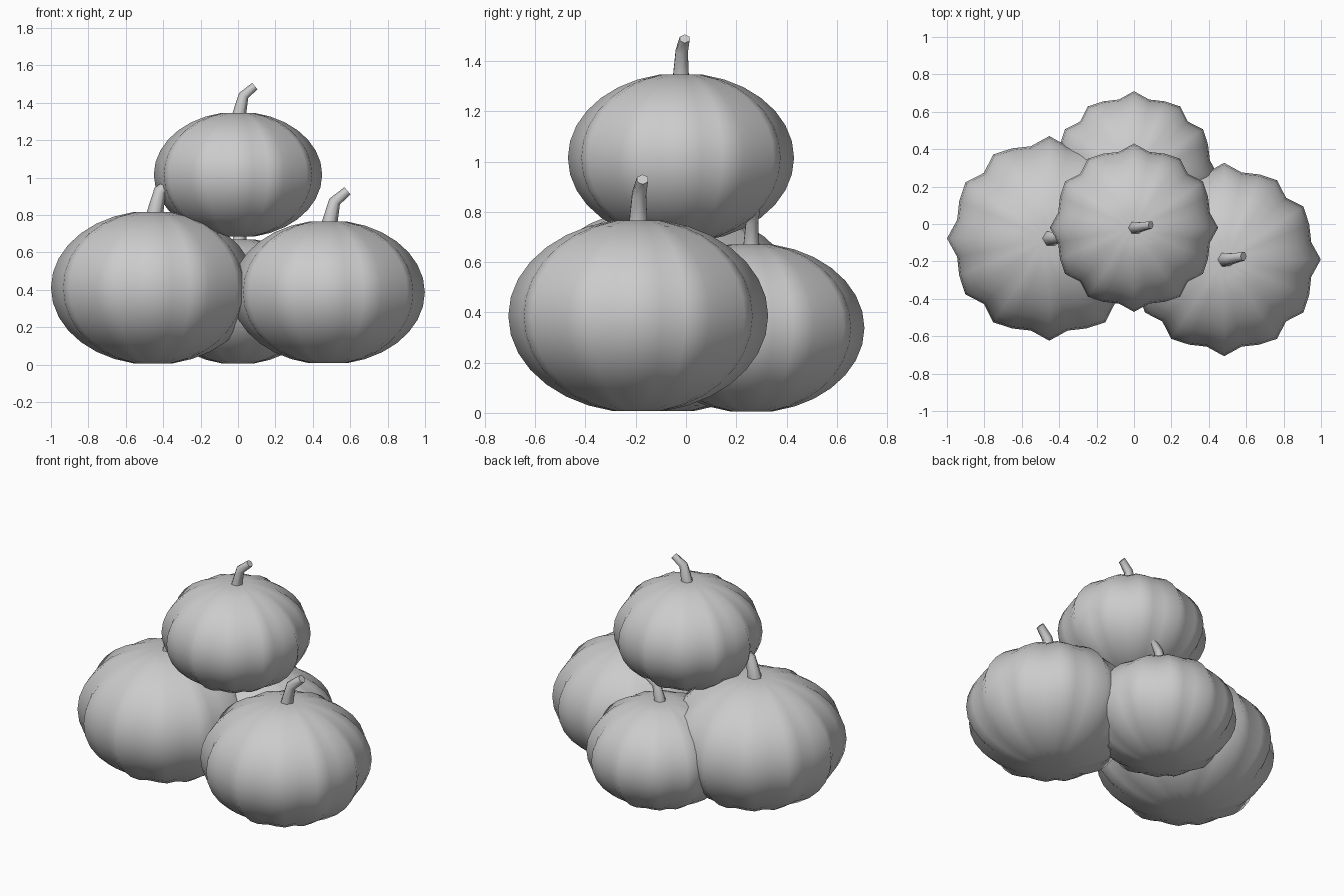
import bpy, bmesh
from math import sin, cos, pi
from mathutils import Vector

if "Cube" in bpy.data.objects:
    bpy.data.objects.remove(bpy.data.objects["Cube"])

SEGS, RINGS, RIBS = 32, 16, 12


def finish(bm, name, angle):
    bmesh.ops.recalc_face_normals(bm, faces=bm.faces)
    mesh = bpy.data.meshes.new(name)
    bm.to_mesh(mesh)
    bm.free()
    ob = bpy.data.objects.new(name, mesh)
    bpy.context.collection.objects.link(ob)
    bpy.ops.object.select_all(action='DESELECT')
    ob.select_set(True)
    bpy.context.view_layer.objects.active = ob
    bpy.ops.object.shade_smooth_by_angle(angle=angle)


# Ribbed, squashed sphere with slightly sunken poles
def pumpkin_body(name, centre, radius, height):
    bm = bmesh.new()
    bmesh.ops.create_uvsphere(bm, u_segments=SEGS, v_segments=RINGS, radius=1)
    for v in bm.verts:
        x, y, z = v.co
        flat = (x * x + y * y) ** 0.5
        if flat < 1e-4:
            v.co = Vector((0, 0, 0.965 * height * z)) + centre
            continue
        c = Vector((x, y)).normalized()
        a = Vector((1, 0)).angle_signed(c, 0)
        rib = (1 + 0.05 * cos(RIBS * a)) / 1.05
        v.co = Vector((x * rib * radius, y * rib * radius, z * height)) + centre
    finish(bm, name, pi)


# Bent, tapered six-sided stalk
def stem(name, base, s):
    path = [(0, 0, -0.03, 0.038), (0.008, 0, 0.0, 0.036),
            (0.03, 0.003, 0.095, 0.028), (0.09, 0.015, 0.145, 0.022)]
    tilts = [0.1, 0.2, 0.5, 0.88]
    bm = bmesh.new()
    loops = []
    for (x, y, z, r), t in zip(path, tilts):
        loop = []
        for i in range(6):
            a = 2 * pi * i / 6
            p = Vector((x + r * cos(a) * cos(t), y + r * sin(a), z - r * cos(a) * sin(t)))
            loop.append(bm.verts.new(base + p * s))
        loops.append(loop)
    for lo, hi in zip(loops, loops[1:]):
        for i in range(6):
            j = (i + 1) % 6
            bm.faces.new((lo[i], lo[j], hi[j], hi[i]))
    bm.faces.new(loops[0][::-1])
    bm.faces.new(loops[-1])
    finish(bm, name, 1.1)


# name, centre, radius, half height
pumpkins = [
    ("left", (-0.453, -0.077, 0.411), 0.547, 0.412),
    ("right", (0.482, -0.19, 0.386), 0.517, 0.386),
    ("back", (0.0, 0.26, 0.338), 0.45, 0.338),
    ("top", (0.0, -0.02, 1.015), 0.45, 0.337),
]
for label, centre, radius, height in pumpkins:
    c = Vector(centre)
    pumpkin_body(label + "_pumpkin", c, radius, height)
    stem(label + "_stem", c + Vector((0, 0, height * 0.975)), radius / 0.45)
